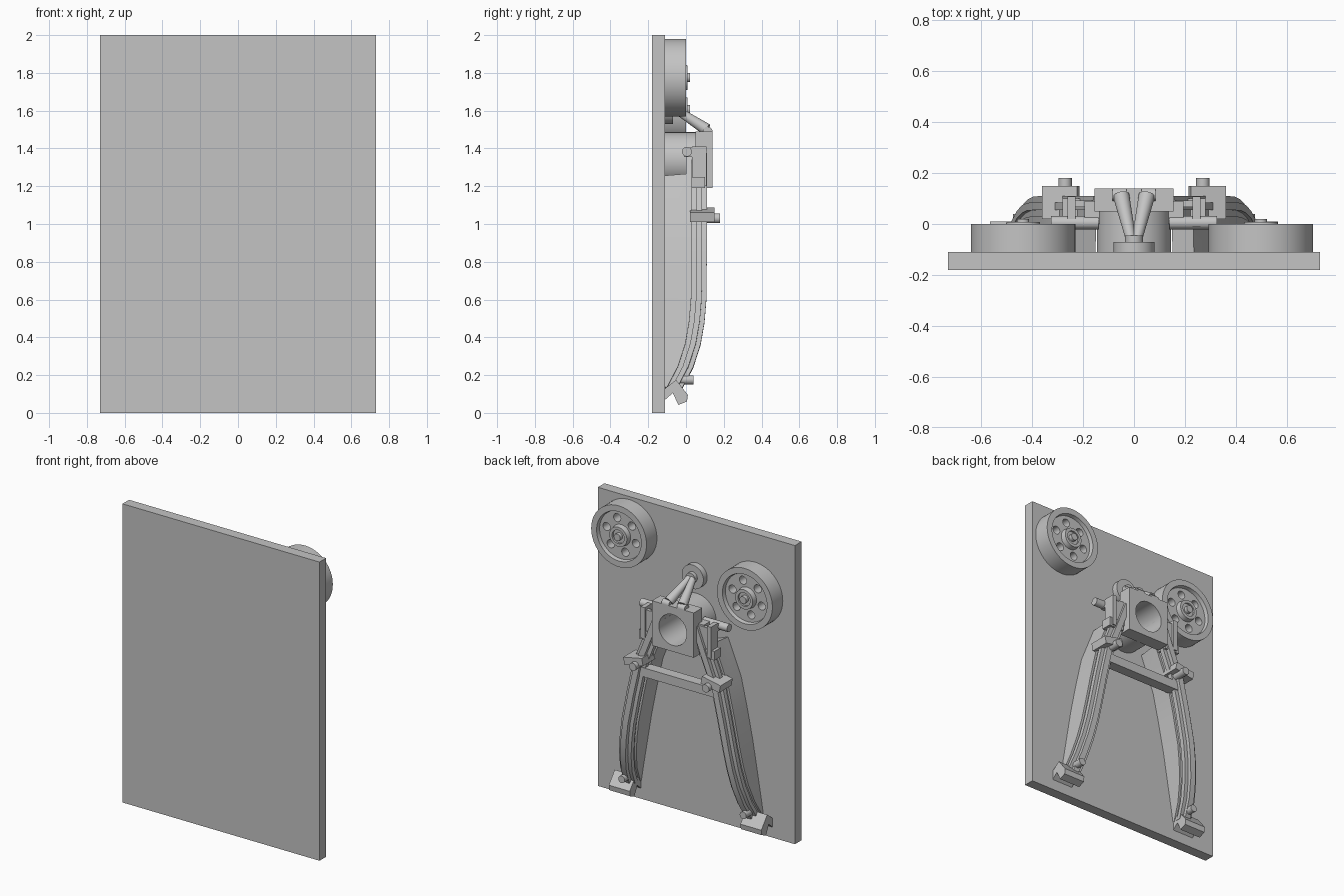
import bpy, bmesh, math
from mathutils import Vector, Matrix

if "Cube" in bpy.data.objects:
    bpy.data.objects.remove(bpy.data.objects["Cube"])

grey = bpy.data.materials.new("plain grey")
grey.use_nodes = True
COLOUR = (0.55, 0.55, 0.55, 1)
grey.diffuse_color = COLOUR
grey.node_tree.nodes["Principled BSDF"].inputs["Base Color"].default_value = COLOUR

BACK = -0.11   # surface of the panel that everything is mounted on


def finish(name, bm):
    bmesh.ops.recalc_face_normals(bm, faces=bm.faces)
    mesh = bpy.data.meshes.new(name)
    bm.to_mesh(mesh)
    bm.free()
    mesh.materials.append(grey)
    mesh.shade_smooth()
    mesh.set_sharp_from_angle(angle=math.radians(30))
    obj = bpy.data.objects.new(name, mesh)
    bpy.context.collection.objects.link(obj)
    return obj


def box(name, centre, size, tilt=0):
    bm = bmesh.new()
    m = Matrix.Translation(centre) @ Matrix.Rotation(tilt, 4, 'Y') @ Matrix.Diagonal((*size, 1))
    bmesh.ops.create_cube(bm, size=1, matrix=m)
    return finish(name, bm)


def rod(name, a, b, r1, r2=None, sides=32):
    a, b = Vector(a), Vector(b)
    bm = bmesh.new()
    m = Matrix.Translation((a + b) / 2) @ (b - a).to_track_quat('Z', 'Y').to_matrix().to_4x4()
    bmesh.ops.create_cone(bm, cap_ends=True, segments=sides, radius1=r1,
                          radius2=r1 if r2 is None else r2, depth=(b - a).length, matrix=m)
    return finish(name, bm)


def skin(name, rings):
    """Join equal closed rings of points into a capped solid."""
    bm = bmesh.new()
    rows = [[bm.verts.new(p) for p in ring] for ring in rings]
    n = len(rows[0])
    for r, s in zip(rows, rows[1:]):
        for i in range(n):
            j = (i + 1) % n
            bm.faces.new((r[i], r[j], s[j], s[i]))
    bm.faces.new(rows[0])
    bm.faces.new(rows[-1])
    return finish(name, bm)


def cut(obj, cutters):
    for c in cutters:
        c.hide_render = True
        mod = obj.modifiers.new("cut", 'BOOLEAN')
        mod.operation, mod.solver, mod.object = 'DIFFERENCE', 'EXACT', c
    deps = bpy.context.evaluated_depsgraph_get()
    mesh = bpy.data.meshes.new_from_object(obj.evaluated_get(deps))
    obj.modifiers.clear()
    obj.data = mesh
    mesh.set_sharp_from_angle(angle=math.radians(30))
    for c in cutters:
        bpy.data.objects.remove(c)


# Mounting panel
box("panel", (0, -0.145, 1), (1.46, 0.07, 2))


# Wheels: turned disc with a raised rim, hub, axle pin and six round holes
def wheel(side, x, z):
    profile = [(0, BACK - 0.005), (0.205, BACK - 0.005), (0.205, 0), (0.165, 0), (0.16, -0.025),
               (0.07, -0.025), (0.065, 0.008), (0.045, 0.008), (0.045, -0.005), (0, -0.005)]
    bm = bmesh.new()
    vs = [bm.verts.new((x + r, y, z)) for r, y in profile]
    edges = [bm.edges.new(e) for e in zip(vs, vs[1:])]
    bmesh.ops.spin(bm, geom=vs + edges, cent=(x, 0, z), axis=(0, 1, 0),
                   angle=math.tau, steps=64)
    bmesh.ops.remove_doubles(bm, verts=bm.verts, dist=0.0005)
    disc = finish(side + "_wheel", bm)
    holes = []
    for k in range(6):
        a = math.tau * k / 6 + 0.25
        hx, hz = x + 0.112 * math.cos(a), z + 0.112 * math.sin(a)
        holes.append(rod("hole", (hx, -0.1, hz), (hx, 0.05, hz), 0.027, sides=24))
    cut(disc, holes)
    rod(side + "_axle", (x, -0.05, z), (x, 0.02, z), 0.024)


wheel("left", 0.4975, 1.775)
wheel("right", -0.435, 1.605)

# Central socket: square plate on a barrel, both bored
bore = (0, 1.34)
for name, obj in (("socket_plate", box("socket_plate", (0, 0.095, 1.34), (0.31, 0.09, 0.3))),
                  ("barrel", rod("barrel", (0, BACK - 0.005, 1.34), (0, 0.06, 1.34), 0.146, sides=64))):
    cut(obj, [rod("bore", (0, -0.1, 1.335), (0, 0.2, 1.335), 0.103, sides=48)])

# Knob with a two-pronged stay down to the hinge on the socket
rod("knob", (0, BACK - 0.005, 1.61), (0, -0.07, 1.61), 0.08, sides=48)
rod("knob_boss", (0, -0.08, 1.61), (0, -0.045, 1.61), 0.035)
for side, m in (("left", 1), ("right", -1)):
    rod(side + "_stay", (m * 0.012, -0.06, 1.61), (m * 0.05, 0.11, 1.5), 0.02, 0.032)
    rod(side + "_hinge", (m * 0.03, 0.115, 1.49), (m * 0.085, 0.115, 1.49), 0.025)

# Legs: stepped rail section swept down a bowed path; x, z, rail top, base
path = [(0.14, 1.38, 0.11, 0), (0.19, 1.25, 0.11, 0), (0.193, 1.24, 0.11, BACK),
        (0.29, 1.0, 0.11, BACK), (0.335, 0.8, 0.11, BACK), (0.375, 0.6, 0.108, BACK),
        (0.395, 0.48, 0.098, BACK), (0.415, 0.36, 0.077, BACK), (0.435, 0.24, 0.038, BACK),
        (0.452, 0.13, -0.02, BACK)]
steps = [(0.045, -0.08), (0.03, -0.08), (0.03, -0.055), (0.045, -0.055),
         (0.045, -0.025), (0.02, -0.025), (0.02, 0)]
foot_outline = [(BACK, 0.13), (-0.053, 0.175), (0.01, 0.095), (0.005, 0.06),
                (-0.04, 0.042), (-0.07, 0.105), (BACK, 0.07)]

for side, m in (("left", 1), ("right", -1)):
    rings = []
    for i, (x, z, top, base) in enumerate(path):
        a, b = path[max(i - 1, 0)], path[min(i + 1, len(path) - 1)]
        d = Vector((b[0] - a[0], b[1] - a[1])).normalized()
        across = Vector((-d.y, d.x))
        half = [(0.045, None)] + steps
        ring = half + [(-s, h) for s, h in reversed(half)]
        rings.append([(m * (x + s * across.x), base if h is None else top + h,
                       z + s * across.y) for s, h in ring])
    skin(side + "_leg", rings)

    # Forked foot and its pin
    skin(side + "_foot", [[(m * x, y, z) for y, z in foot_outline] for x in (0.41, 0.565)])
    rod(side + "_foot_pin", (m * 0.45, -0.06, 0.175), (m * 0.45, 0.04, 0.175), 0.024)

    # Clamp round the leg with its bolt
    box(side + "_clamp", (m * 0.287, 0.085, 1.05), (0.14, 0.13, 0.05), m * 0.2)
    rod(side + "_clamp_bolt", (m * 0.27, 0.08, 1.03), (m * 0.27, 0.18, 1.03), 0.026)

    # Shoulder brackets and cross pin
    box(side + "_shoulder", (m * 0.165, 0.045, 1.32), (0.06, 0.09, 0.16))
    box(side + "_bracket", (m * 0.245, 0.07, 1.305), (0.03, 0.075, 0.21))
    box(side + "_bracket_rib", (m * 0.2, 0.08, 1.31), (0.1, 0.025, 0.16))
    box(side + "_bracket_foot", (m * 0.225, 0.065, 1.22), (0.11, 0.07, 0.06))
    box(side + "_pin_lug", (m * 0.245, 0.02, 1.38), (0.03, 0.06, 0.05))
    rod(side + "_cross_pin", (m * 0.14, 0.005, 1.383), (m * 0.325, 0.005, 1.383), 0.026)

# Crossbar between the legs
box("crossbar", (0, 0.055, 0.965), (0.56, 0.07, 0.06))
